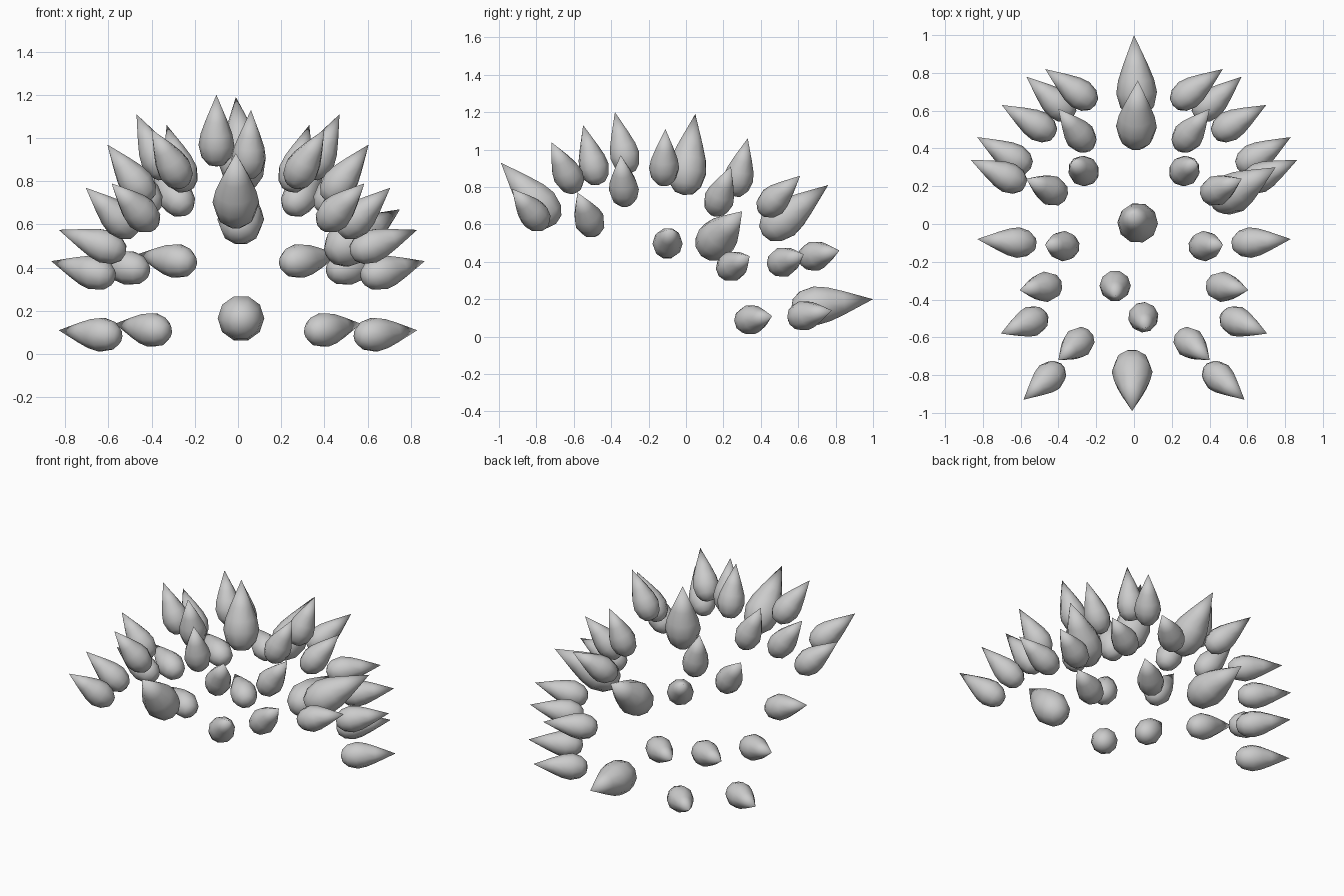
import bpy, bmesh, math
from mathutils import Vector

if "Cube" in bpy.data.objects:
    bpy.data.objects.remove(bpy.data.objects["Cube"])

grey = bpy.data.materials.new("spike grey")
grey.diffuse_color = (0.6, 0.6, 0.6, 1)
grey.use_nodes = True
grey.node_tree.nodes["Principled BSDF"].inputs["Base Color"].default_value = grey.diffuse_color

# teardrop outline: (fraction along the axis from blunt end, fraction of radius)
PROFILE = [(0.03, 0.48), (0.13, 0.83), (0.30, 1.0), (0.46, 0.88), (0.64, 0.61)]
SIDES = 10


def spike(name, tip, base, length, radius):
    """Teardrop with its point at tip, its blunt end towards base."""
    tip, base = Vector(tip), Vector(base)
    axis = (tip - base).normalized()
    turn = axis.to_track_quat('Z', 'Y')
    start = tip - axis * length
    bm = bmesh.new()
    rings = []
    for t, r in PROFILE:
        ring = []
        for i in range(SIDES):
            a = math.tau * i / SIDES
            p = Vector((math.cos(a) * r * radius, math.sin(a) * r * radius, t * length))
            ring.append(bm.verts.new(start + turn @ p))
        rings.append(ring)
    end, point = bm.verts.new(start), bm.verts.new(tip)
    for i in range(SIDES):
        j = (i + 1) % SIDES
        bm.faces.new((end, rings[0][j], rings[0][i]))
        bm.faces.new((point, rings[-1][i], rings[-1][j]))
        for a, b in zip(rings, rings[1:]):
            bm.faces.new((a[i], a[j], b[j], b[i]))
    for f in bm.faces:
        f.smooth = True
    mesh = bpy.data.meshes.new(name)
    bm.to_mesh(mesh)
    bm.free()
    mesh.materials.append(grey)
    bpy.context.collection.objects.link(bpy.data.objects.new(name, mesh))


# large spikes: tip, blunt end
large = [
    ("back_spike", (0, 1.0, 0.20), (0.02, 0.56, 0.15)),
    ("upper_back_spike", (0.02, 0.76, 0.81), (0.01, 0.42, 0.55)),
    ("crown_spike", (-0.01, 0.05, 1.19), (0.03, -0.01, 0.78)),
    ("front_spike", (-0.01, -0.99, 0.93), (-0.01, -0.69, 0.60)),
    ("right_spike", (0.75, 0.30, 0.67), (0.42, 0.10, 0.45)),
]
for name, tip, base in large:
    spike(name, tip, base, 0.44, 0.108)

# single small spikes on the crown
spike("crown_left_spike", (-0.10, -0.38, 1.20), (-0.10, -0.30, 0.85), 0.34, 0.083)
spike("crown_right_spike", (0.06, -0.55, 1.13), (0.045, -0.47, 0.82), 0.33, 0.081)

# small spikes in mirrored pairs: right-hand tip, blunt end
pairs = [
    ((0.47, 0.82, 0.46), (0.22, 0.64, 0.42)),
    ((0.57, 0.78, 0.14), (0.33, 0.57, 0.10)),
    ((0.70, 0.63, 0.44), (0.42, 0.47, 0.38)),
    ((0.40, 0.61, 0.86), (0.24, 0.41, 0.67)),
    ((0.83, 0.46, 0.11), (0.54, 0.29, 0.08)),
    ((0.865, 0.34, 0.43), (0.57, 0.20, 0.35)),
    ((0.33, 0.33, 1.06), (0.24, 0.26, 0.76)),
    ((0.57, 0.24, 0.91), (0.38, 0.15, 0.66)),
    ((0.83, -0.08, 0.575), (0.54, -0.105, 0.47)),
    ((0.47, -0.11, 1.11), (0.33, -0.12, 0.81)),
    ((0.605, -0.35, 0.97), (0.41, -0.325, 0.71)),
    ((0.705, -0.58, 0.77), (0.48, -0.49, 0.56)),
    ((0.40, -0.72, 1.04), (0.25, -0.59, 0.78)),
    ((0.585, -0.93, 0.79), (0.39, -0.76, 0.59)),
]
for n, (tip, base) in enumerate(pairs, 1):
    for side, s in (("right", 1), ("left", -1)):
        spike(f"{side}_side_spike_{n}", (s * tip[0], tip[1], tip[2]),
              (s * base[0], base[1], base[2]), 0.33, 0.081)
